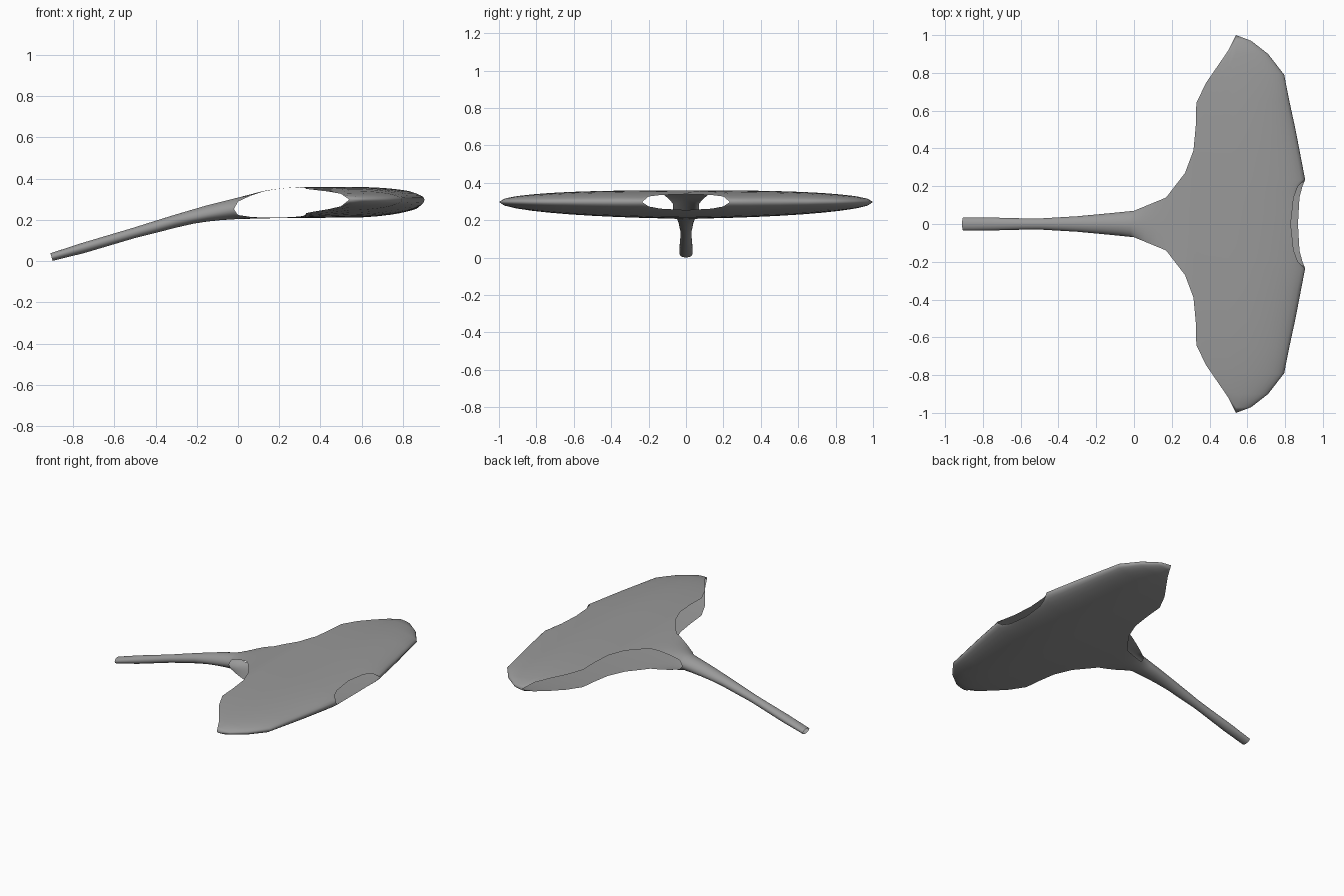
import bpy, bmesh
from math import sqrt

if "Cube" in bpy.data.objects:
    bpy.data.objects.remove(bpy.data.objects["Cube"])


def lerp(table, x):
    """Piecewise-linear lookup in a list of (x, value) pairs."""
    if x <= table[0][0]:
        return table[0][1]
    for (x0, a), (x1, b) in zip(table, table[1:]):
        if x <= x1:
            return a + (b - a) * (x - x0) / (x1 - x0)
    return table[-1][1]


def root(v):
    return sqrt(max(0.0, v))


SPLIT = 0.54   # x of the two wing tips

# Half width, top and bottom height along x (stem, then flaring fan)
WIDTH = [(-.905, .034), (-.74, .034), (-.52, .028), (-.3, .041), (-.15, .055), (0, .07),
         (.17, .14), (.27, .27), (.315, .39), (.327, .52), (.33, .64), (.38, .745),
         (.5, .92), (SPLIT, 1)]
TOP = [(-.905, .038), (-.75, .088), (-.5, .162), (-.3, .225), (-.15, .27), (0, .308),
       (.13, .342), (.2, .352), (.3, .36)]
BOTTOM = [(-.905, .001), (-.75, .04), (-.5, .114), (-.3, .164), (-.2, .186), (-.1, .198),
          (0, .204), (.2, .209), (SPLIT, .211)]
MIDDLE = [(-.905, .02), (-.5, .138), (-.3, .195), (-.02, .252), (.1, .28), (.2, .298)]
ROUND = [(-.02, 1), (0, .6), (.06, .25), (.12, .08), (.2, 0)]
SKEW = [(-.9, .28), (-.4, .28), (-.1, 0)]

# Closed rim and the two lips of the rear opening, as x over |y|
RIM = [(0, .92), (.235, .906), (.5, .855), (.7, .812), (.79, .795), (.9, .71), (.97, .62), (1, SPLIT)]
TOP_LIP = [(0, .83), (.14, .845), (.2, .868), (.235, .906)]
BOTTOM_LIP = [(0, .868), (.14, .876), (.2, .892), (.235, .906)]

half = [0, .07, .14, .2, .235, .35, .5, .65, .79, .9, .97, 1]
US = [-u for u in half[:0:-1]] + half
XS = [-.905, -.83, -.75, -.66, -.58, -.5, -.4, -.3, -.22, -.15, -.08, -.02, 0, .06, .12, .17,
      .22, .27, .3, .315, .327, .33, .38, .44, .5]
SS = [0, .2, .4, .6, .75, .86, .94, .98, 1]


def height(x, y, u, upper):
    mid = lerp(MIDDLE, x)
    h = lerp(TOP if upper else BOTTOM, x) - mid
    ay = abs(y)
    rim = lerp(RIM, ay)
    t = max(0, x - SPLIT) / max(rim - SPLIT, 1e-6)
    across = root(1 - ay ** (2.8 if upper else 1.75))
    along = root(1 - min(t, 1) ** (2.2 if upper else 1.9))
    return mid + h * across * along * root(1 - lerp(ROUND, x) * u * u)


def sheet(bm, upper):
    rows = []
    # stem and front half of the fan
    for x in XS:
        row = []
        for u in US:
            y = u * lerp(WIDTH, x)
            z = height(x, y, u, upper)
            row.append(bm.verts.new((x - lerp(SKEW, x) * (z - lerp(MIDDLE, x)), y, z)))
        rows.append(row)
    # rear half, running out to the rim or the opening's lip
    for s in SS:
        row = []
        for y in US:
            ay = abs(y)
            edge = RIM if ay >= .235 else (TOP_LIP if upper else BOTTOM_LIP)
            x = SPLIT + (lerp(edge, ay) - SPLIT) * s
            row.append(bm.verts.new((x, y, height(x, y, y, upper))))
        rows.append(row)
    for a, b in zip(rows, rows[1:]):
        for i in range(len(US) - 1):
            quad = [a[i], b[i], b[i + 1], a[i + 1]]
            bm.faces.new(quad if upper else quad[::-1])


# Hollow fan-shaped shell: upper and lower sheets welded along stem and rim
bm = bmesh.new()
sheet(bm, True)
sheet(bm, False)
bmesh.ops.remove_doubles(bm, verts=bm.verts[:], dist=.0008)
mesh = bpy.data.meshes.new("fan_shell")
bm.to_mesh(mesh)
bm.free()
shell = bpy.data.objects.new("fan_shell", mesh)
bpy.context.collection.objects.link(shell)

# Dark grey surface
grey = bpy.data.materials.new("dark_grey")
grey.diffuse_color = (.32, .32, .32, 1)
grey.use_nodes = True
grey.node_tree.nodes["Principled BSDF"].inputs["Base Color"].default_value = grey.diffuse_color
mesh.materials.append(grey)

bpy.context.view_layer.objects.active = shell
shell.select_set(True)
bpy.ops.object.shade_smooth_by_angle(angle=1.0)
